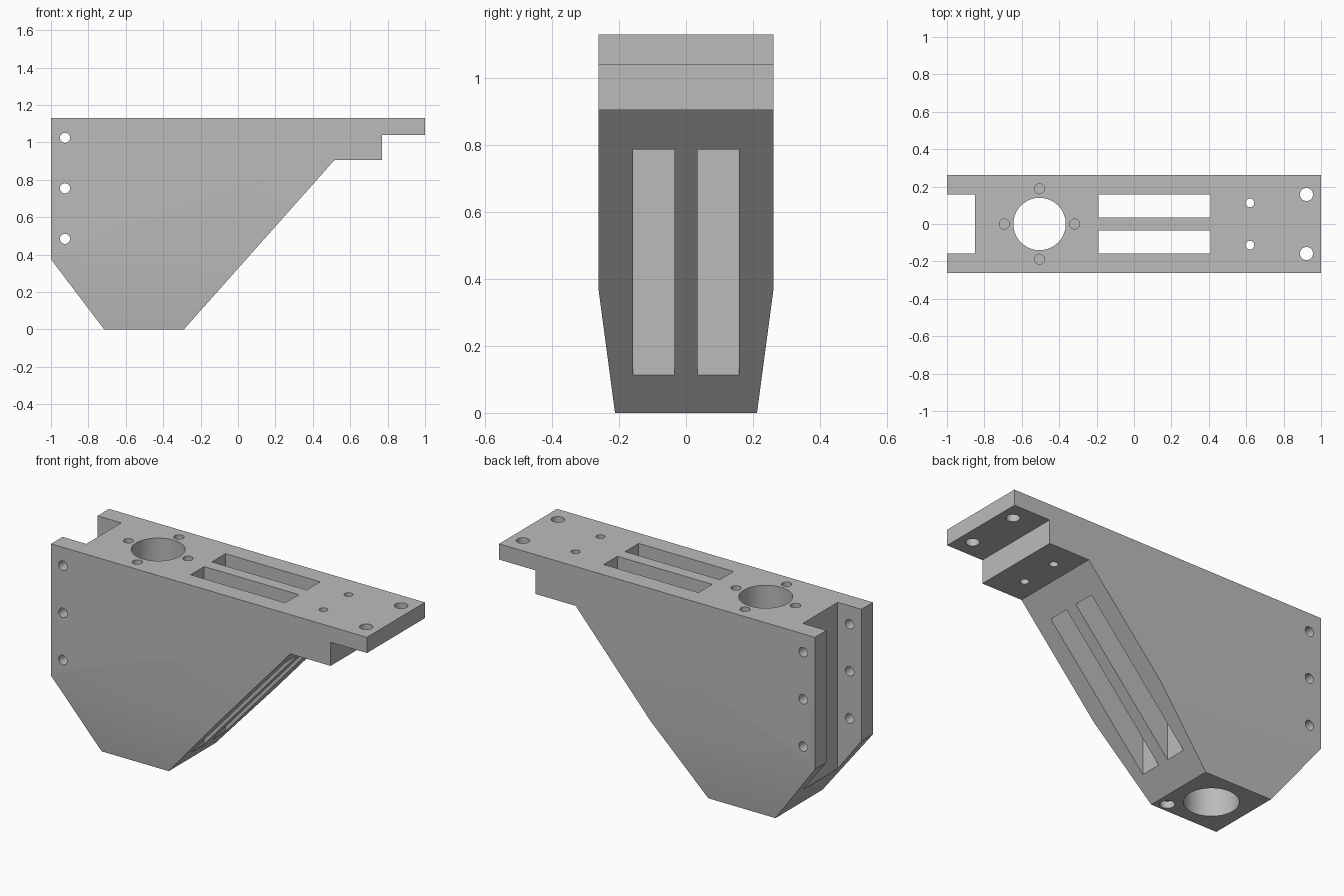
import bpy
import bmesh
from mathutils import Vector

cube = bpy.data.objects.get("Cube")
if cube:
    bpy.data.objects.remove(cube, do_unlink=True)

HEIGHT, HALF_WIDTH, FOOT_HALF, TAPER_Z = 1.13, 0.262, 0.212, 0.375

grey = bpy.data.materials.new("plain grey")
grey.use_nodes = True
colour = (0.5, 0.5, 0.5, 1)
grey.diffuse_color = colour
grey.node_tree.nodes["Principled BSDF"].inputs["Base Color"].default_value = colour

# Bracket body: side profile extruded across the width
profile = [(-1, TAPER_Z), (-0.715, 0), (-0.29, 0), (0.515, 0.905), (0.77, 0.905),
           (0.77, 1.04), (1, 1.04), (1, HEIGHT), (-1, HEIGHT)]
bm = bmesh.new()
side = bm.faces.new([bm.verts.new((x, -HALF_WIDTH, z)) for x, z in profile])
ext = bmesh.ops.extrude_face_region(bm, geom=[side])
bmesh.ops.translate(bm, vec=(0, 2 * HALF_WIDTH, 0),
                    verts=[v for v in ext["geom"] if isinstance(v, bmesh.types.BMVert)])

# Narrow the foot below the taper line
bmesh.ops.bisect_plane(bm, geom=bm.verts[:] + bm.edges[:] + bm.faces[:],
                       plane_co=(0, 0, TAPER_Z), plane_no=(0, 0, 1), dist=0.0001)
for v in bm.verts:
    if v.co.z < 0.001:
        v.co.y = FOOT_HALF if v.co.y > 0 else -FOOT_HALF
bmesh.ops.recalc_face_normals(bm, faces=bm.faces)
mesh = bpy.data.meshes.new("bracket_body")
bm.to_mesh(mesh)
bm.free()
mesh.materials.append(grey)
body = bpy.data.objects.new("bracket_body", mesh)
bpy.context.collection.objects.link(body)

cutters = []


def add_cutter(name):
    ob = bpy.context.object
    ob.name = name
    ob.hide_render = True
    ob.data.materials.append(grey)
    mod = body.modifiers.new(name, "BOOLEAN")
    mod.operation = "DIFFERENCE"
    mod.solver = "EXACT"
    mod.object = ob
    cutters.append(ob)


def cut_box(name, low, high):
    low, high = Vector(low), Vector(high)
    bpy.ops.mesh.primitive_cube_add(size=1, location=(low + high) / 2)
    bpy.context.object.scale = high - low
    add_cutter(name)


def cut_hole(name, x, y, radius, bottom=-0.1, top=HEIGHT + 0.1, sides=32):
    bpy.ops.mesh.primitive_cylinder_add(vertices=sides, radius=radius, depth=top - bottom,
                                        location=(x, y, (top + bottom) / 2))
    add_cutter(name)


# Rear channel and main bore
cut_box("rear_channel", (-1.1, -0.158, -0.1), (-0.85, 0.158, HEIGHT + 0.1))
cut_hole("main_bore", -0.505, 0, 0.14, sides=64)

# Blind screw holes around the bore
for dx, dy in ((1, 0), (-1, 0), (0, 1), (0, -1)):
    cut_hole("bore_screw_hole", -0.505 + 0.188 * dx, 0.188 * dy, 0.027, bottom=HEIGHT - 0.2)

# Paired slots and tab holes
for s in (-1, 1):
    ys = sorted((s * 0.035, s * 0.158))
    cut_box("long_slot", (-0.19, ys[0], -0.1), (0.41, ys[1], HEIGHT + 0.1))
    cut_hole("step_hole", 0.62, s * 0.113, 0.023)
    cut_hole("tab_hole", 0.922, s * 0.158, 0.035)

# Cross holes through both rear flanges
for z in (1.025, 0.755, 0.485):
    bpy.ops.mesh.primitive_cylinder_add(vertices=32, radius=0.027, depth=1,
                                        location=(-0.925, 0, z), rotation=(1.5708, 0, 0))
    add_cutter("flange_hole")

# Small blind hole in the foot
cut_hole("foot_hole", -0.351, -0.159, 0.038, top=0.04)

# Bake the cuts and remove the cutters
bpy.context.view_layer.update()
graph = bpy.context.evaluated_depsgraph_get()
baked = bpy.data.meshes.new_from_object(body.evaluated_get(graph))
body.modifiers.clear()
body.data = baked
for ob in cutters:
    bpy.data.objects.remove(ob, do_unlink=True)
baked.materials.clear()
baked.materials.append(grey)
for p in baked.polygons:
    p.material_index = 0

bpy.ops.object.select_all(action="DESELECT")
body.select_set(True)
bpy.context.view_layer.objects.active = body
bpy.ops.object.shade_smooth_by_angle(angle=0.5)
